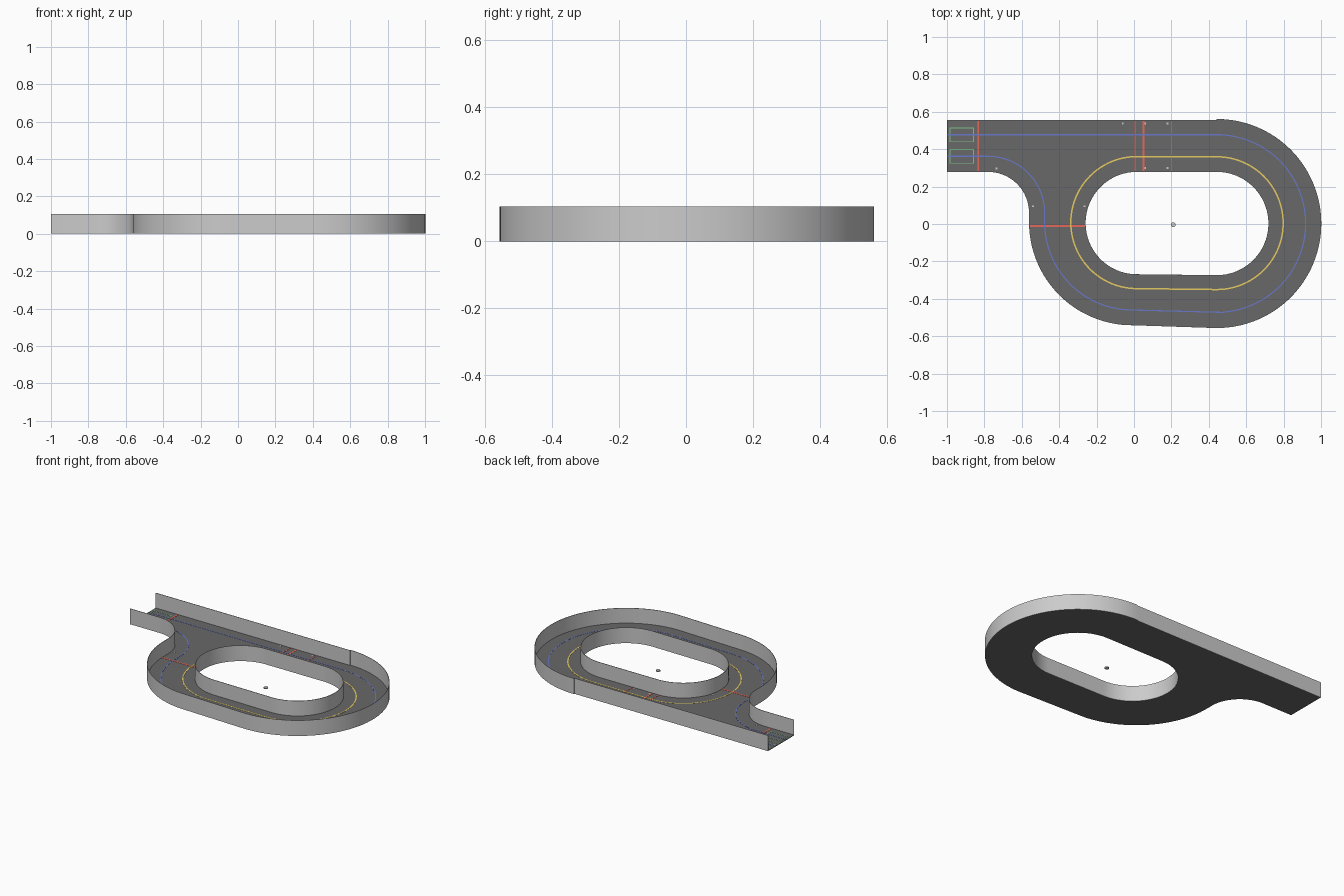
import bpy, bmesh
from math import sin, cos, radians
from mathutils import Vector

if "Cube" in bpy.data.objects:
    bpy.data.objects.remove(bpy.data.objects["Cube"])

H = 0.105        # wall height
T = 0.004        # floor thickness
JX = 0.4425      # joint between straights and the right bend


def material(name, rgb):
    m = bpy.data.materials.new(name)
    m.diffuse_color = (*rgb, 1)
    m.use_nodes = True
    m.node_tree.nodes["Principled BSDF"].inputs["Base Color"].default_value = m.diffuse_color
    return m


ASPHALT = material("asphalt", (0.14, 0.14, 0.14))
RED = material("red_paint", (0.8, 0.14, 0.1))
BLUE = material("blue_paint", (0.14, 0.19, 0.6))
YELLOW = material("yellow_paint", (0.8, 0.6, 0.12))
GREEN = material("green_paint", (0.2, 0.55, 0.25))
WHITE = material("white_paint", (0.85, 0.85, 0.85))


def arc(cx, cy, r, a0, a1, n=32):
    return [(cx + r * cos(radians(a0 + (a1 - a0) * i / n)),
             cy + r * sin(radians(a0 + (a1 - a0) * i / n))) for i in range(n + 1)]


def ribbon(name, path, width, z0, z1, mat=None, closed=False):
    """Solid strip of rectangular section following a 2D path."""
    pts = [Vector(p) for i, p in enumerate(path)
           if i == 0 or (Vector(p) - Vector(path[i - 1])).length > 1e-5]
    if closed and (pts[0] - pts[-1]).length < 1e-5:
        pts.pop()
    n = len(pts)
    bm = bmesh.new()
    rings = []
    for i, p in enumerate(pts):
        a = pts[i - 1] if closed or i else p
        b = pts[(i + 1) % n] if closed or i < n - 1 else p
        d = (p - a).normalized() + (b - p).normalized()
        off = Vector((-d.y, d.x)).normalized() * width / 2
        rings.append([bm.verts.new((*(p + off * s), z))
                      for s, z in ((1, z0), (-1, z0), (-1, z1), (1, z1))])
    for i in range(n if closed else n - 1):
        r, s = rings[i], rings[(i + 1) % n]
        for k in range(4):
            bm.faces.new((r[k], r[(k + 1) % 4], s[(k + 1) % 4], s[k]))
    if not closed:
        bm.faces.new(rings[0])
        bm.faces.new(rings[-1])
    bmesh.ops.recalc_face_normals(bm, faces=bm.faces)
    me = bpy.data.meshes.new(name)
    bm.to_mesh(me)
    bm.free()
    ob = bpy.data.objects.new(name, me)
    bpy.context.collection.objects.link(ob)
    if mat:
        me.materials.append(mat)
    return ob


def activate(ob):
    bpy.ops.object.select_all(action='DESELECT')
    ob.select_set(True)
    bpy.context.view_layer.objects.active = ob


def line(name, path, mat, width=0.006, closed=False):
    return ribbon(name, path, width, T - 0.001, T + 0.001, mat, closed)


# Outlines of the road: open outer edge and closed island edge
outer = ([(-1, 0.28)] + arc(-0.78, 0.06, 0.22, 90, 0, 20)
         + arc(-0.01, 0.01, 0.55, 180, 270)
         + arc(JX, 0.0025, 0.5575, -90, 90, 64) + [(JX, 0.555), (-1, 0.555)])
inner = (arc(0.015, 0.005, 0.275, 90, 270, 48)
         + arc(JX, 0.0025, 0.2775, -90, 90, 48))

# Road slab with the island cut out
cu = bpy.data.curves.new("road_floor", 'CURVE')
cu.dimensions = '2D'
cu.fill_mode = 'BOTH'
cu.extrude = T / 2
for loop in (outer, inner):
    sp = cu.splines.new('POLY')
    sp.points.add(len(loop) - 1)
    for q, p in zip(sp.points, loop):
        q.co = (*p, 0, 1)
    sp.use_cyclic_u = True
floor = bpy.data.objects.new("road_floor", cu)
floor.location.z = T / 2
bpy.context.collection.objects.link(floor)
cu.materials.append(ASPHALT)
activate(floor)
bpy.ops.object.convert(target='MESH')

# Thin walls along both edges
for name, path, closed in (("outer_wall", outer, False), ("island_wall", inner, True)):
    activate(ribbon(name, path, 0.003, 0, H, closed=closed))
    bpy.ops.object.shade_smooth_by_angle(angle=radians(30))

# Lane guide lines
line("outer_lane_line",
     [(-1, 0.362)] + arc(-0.78, 0.06, 0.302, 90, 0, 20)
     + arc(-0.008, 0.01, 0.47, 180, 270)
     + arc(JX + 0.03, 0.0025, 0.475, -90, -80, 4)[:1]
     + arc(JX, 0.0025, 0.475, -80, 90, 60) + [(-1, 0.4775)], BLUE)
line("inner_lane_line",
     arc(0.015, 0.0075, 0.353, 90, 270, 48) + arc(JX, 0.0045, 0.355, -90, 90, 48),
     YELLOW, 0.008, True)

# Red stop lines across the road
for i, (x, w) in enumerate(((-0.833, 0.01), (0.005, 0.006), (0.05, 0.01), (0.2, 0.006))):
    line(f"stop_line_{i + 1}", [(x, 0.283), (x, 0.552)], RED, w)
line("stop_line_5", [(-0.557, -0.01), (-0.262, -0.01)], RED, 0.01)

# Green parking boxes
for i, y in enumerate((0.325, 0.44)):
    x0, x1, y1 = -0.983, -0.858, y + 0.074
    line(f"parking_box_{i + 1}", [(x0, y), (x1, y), (x1, y1), (x0, y1)], GREEN, 0.006, True)

# Small white sensor dots
dots = [(-0.06, 0.537), (0.06, 0.537), (0.18, 0.537), (0.06, 0.30), (0.18, 0.30),
        (-0.735, 0.297), (-0.54, 0.095), (-0.264, 0.095)]
for i, (x, y) in enumerate(dots):
    line(f"sensor_dot_{i + 1}", [(x - 0.005, y), (x + 0.005, y)], WHITE, 0.01)

# Small hub in the middle of the island
bpy.ops.mesh.primitive_cylinder_add(vertices=24, radius=0.013, depth=0.008,
                                    location=(0.21, -0.004, 0.004))
bpy.context.object.name = "island_hub"
